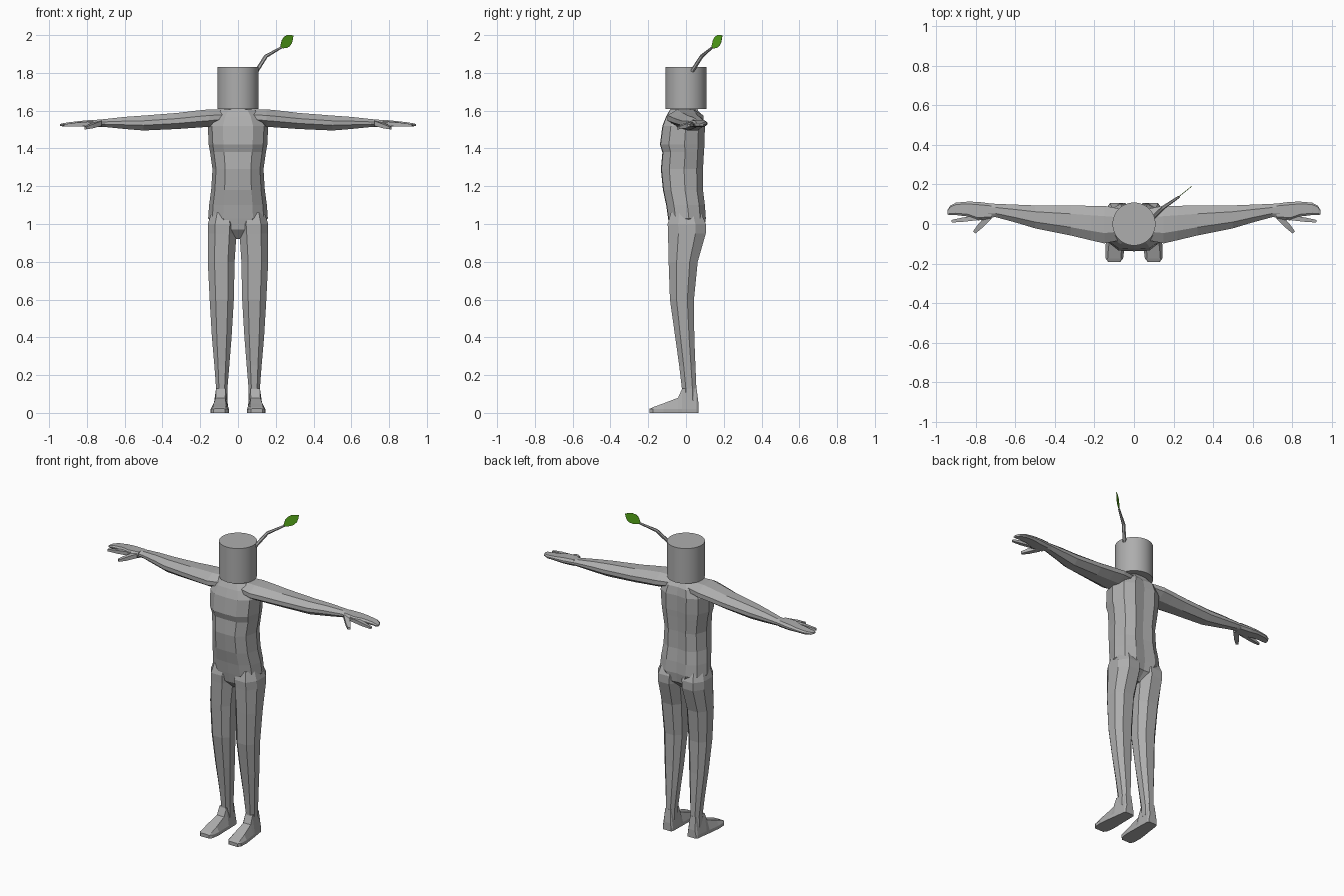
import bpy, bmesh, math
from mathutils import Vector


def material(name, rgb):
    m = bpy.data.materials.new(name)
    m.diffuse_color = (*rgb, 1)
    return m


GREY = material("grey", (0.42, 0.42, 0.42))
GREEN = material("leaf green", (0.10, 0.42, 0.01))


def finish(name, bm, mat, mirror=False):
    bmesh.ops.recalc_face_normals(bm, faces=bm.faces)
    me = bpy.data.meshes.new(name)
    bm.to_mesh(me)
    bm.free()
    me.materials.append(mat)
    ob = bpy.data.objects.new(name, me)
    bpy.context.collection.objects.link(ob)
    if mirror:
        ob.modifiers.new("mirror", "MIRROR").use_mirror_merge = False
    return ob


def loft(name, rings, mat=GREY, mirror=False):
    """Skin a list of equally sized point rings and cap both ends."""
    bm = bmesh.new()
    loops = [[bm.verts.new(p) for p in r] for r in rings]
    n = len(loops[0])
    for a, b in zip(loops, loops[1:]):
        for i in range(n):
            bm.faces.new((a[i], a[(i + 1) % n], b[(i + 1) % n], b[i]))
    bm.faces.new(loops[0])
    bm.faces.new(loops[-1])
    return finish(name, bm, mat, mirror)


def octagon(u0, u1, v0, v1, cu=0.5, cv=0.45):
    """Octagon in a box; cu and cv set the length of its straight sides."""
    u, v, a, b = (u0 + u1) / 2, (v0 + v1) / 2, (u1 - u0) / 2, (v1 - v0) / 2
    return [(u + a * s, v + b * t) for s, t in
            ((-cu, -1), (cu, -1), (1, -cv), (1, cv), (cu, 1), (-cu, 1), (-1, cv), (-1, -cv))]


# Torso: height, half width, front, back
torso = []
for z, w, f, b in ((0.92, 0.02, -0.04, 0.04), (0.97, 0.10, -0.085, 0.095),
                   (1.03, 0.158, -0.095, 0.105), (1.10, 0.153, -0.105, 0.10),
                   (1.18, 0.142, -0.122, 0.09), (1.29, 0.135, -0.133, 0.09),
                   (1.38, 0.148, -0.125, 0.095), (1.42, 0.155, -0.138, 0.098),
                   (1.52, 0.160, -0.125, 0.10), (1.57, 0.135, -0.105, 0.09),
                   (1.605, 0.10, -0.085, 0.06)):
    m = (f + b) / 2
    d = (b - f) / 2
    torso.append([(w * s, m + d * t, z) for s, t in
                  ((0, -1), (0.5, -0.97), (0.86, -0.6), (1, 0.1), (0.82, 0.7), (0.45, 1),
                   (0, 0.93), (-0.45, 1), (-0.82, 0.7), (-1, 0.1), (-0.86, -0.6), (-0.5, -0.97))])
loft("torso", torso)

# Neck
loft("neck", [[(x, y, z) for x, y in octagon(-r, r, -r - 0.01, r - 0.01)]
              for z, r in ((1.56, 0.085), (1.615, 0.07))])

# Legs: height, inner, outer, front, back
loft("legs", [[(x, y, z) for x, y in octagon(*box)] for z, *box in (
    (1.06, 0.02, 0.140, -0.08, 0.08), (1.00, 0.004, 0.160, -0.097, 0.105),
    (0.95, 0.008, 0.160, -0.095, 0.105), (0.80, 0.018, 0.160, -0.092, 0.062),
    (0.60, 0.022, 0.150, -0.085, 0.042), (0.40, 0.034, 0.138, -0.057, 0.044),
    (0.25, 0.046, 0.125, -0.036, 0.05), (0.13, 0.056, 0.116, -0.022, 0.055),
    (0.06, 0.056, 0.12, -0.022, 0.058))], mirror=True)

# Feet: depth, inner, outer, top, taper of the upper edge
feet = []
for y, x0, x1, h, t in ((0.066, 0.058, 0.115, 0.05, 0.006), (0.056, 0.052, 0.122, 0.13, 0.016),
                        (-0.020, 0.050, 0.132, 0.13, 0.016), (-0.042, 0.050, 0.136, 0.08, 0.018),
                        (-0.120, 0.048, 0.145, 0.05, 0.016), (-0.175, 0.055, 0.143, 0.03, 0.010),
                        (-0.192, 0.070, 0.130, 0.022, 0.005)):
    feet.append([(x0, y, 0), (x1, y, 0), (x1, y, min(h, 0.02)), (x1 - t, y, h),
                 (x0 + t, y, h), (x0, y, min(h, 0.02))])
loft("feet", feet, mirror=True)

# Arms: distance out, front, back, bottom, top
loft("arms", [[(x, y, z) for y, z in octagon(*box, 0.45, 0.3)] for x, *box in (
    (0.06, -0.08, 0.075, 1.53, 1.605), (0.15, -0.098, 0.092, 1.515, 1.607),
    (0.22, -0.082, 0.092, 1.51, 1.60), (0.32, -0.058, 0.093, 1.503, 1.588),
    (0.50, -0.022, 0.094, 1.495, 1.574), (0.60, 0.008, 0.098, 1.503, 1.567),
    (0.70, 0.035, 0.102, 1.513, 1.556), (0.76, 0.030, 0.106, 1.517, 1.550))], mirror=True)

# Hands: palm with a joined finger block
loft("palms", [[(x, y, z) for y, z in octagon(*box, 0.7, 0.3)] for x, *box in (
    (0.72, 0.025, 0.103, 1.514, 1.553), (0.79, 0.018, 0.112, 1.514, 1.55),
    (0.84, 0.038, 0.113, 1.518, 1.545), (0.90, 0.045, 0.108, 1.517, 1.538),
    (0.93, 0.045, 0.092, 1.517, 1.533), (0.942, 0.048, 0.072, 1.519, 1.529))], mirror=True)


def digit(name, a, b, w, h):
    """Tapered block from a to b, used for a finger or thumb."""
    a, b = Vector(a), Vector(b)
    side = (b - a).cross(Vector((0, 0, 1))).normalized()
    up = Vector((0, 0, 1))
    loft(name, [[p + side * w * k * s + up * h * k * t
                 for s, t in ((-1, -1), (1, -1), (1, 1), (-1, 1))]
                for p, k in ((a, 1), (a.lerp(b, 0.6), 0.85), (b, 0.5))], mirror=True)


digit("index_fingers", (0.77, 0.035, 1.532), (0.922, 0.014, 1.522), 0.013, 0.012)
digit("thumbs", (0.735, 0.035, 1.532), (0.808, -0.043, 1.508), 0.016, 0.013)

# Head: plain upright cylinder
bm = bmesh.new()
bmesh.ops.create_cone(bm, cap_ends=True, segments=32, radius1=0.109, radius2=0.109, depth=0.222)
bmesh.ops.translate(bm, verts=bm.verts, vec=(0, 0, 1.721))
head = finish("head", bm, GREY)
bpy.context.view_layer.objects.active = head
head.select_set(True)
bpy.ops.object.shade_smooth_by_angle(angle=math.radians(30))

# Sprout stem: bent six-sided tube
path = [Vector(p) for p in ((0.098, 0.033, 1.81), (0.148, 0.083, 1.888), (0.228, 0.138, 1.934))]
out = Vector((0.8, 0.6, 0))
across = Vector((-0.6, 0.8, 0))
stem = []
for p, r, tilt in zip(path, (0.011, 0.010, 0.006), (0.85, 0.7, 0.45)):
    lift = (Vector((0, 0, 1)) * math.sqrt(1 - tilt ** 2) - out * tilt).normalized()
    stem.append([p + (across * math.cos(i * math.pi / 3) + lift * math.sin(i * math.pi / 3)) * r
                 for i in range(6)])
loft("stem", stem)

# Leaf: thin upright pointed plate
base, tip = Vector((0.223, 0.135, 1.932)), Vector((0.293, 0.192, 1.998))
axis = tip - base
wide = axis.cross(across).normalized()
half = ((0.12, 0.012), (0.3, 0.026), (0.5, 0.031), (0.7, 0.027), (0.87, 0.014))
edge = [base] + [base + axis * t + wide * w for t, w in half] + [tip] + \
       [base + axis * t - wide * w for t, w in reversed(half)]
loft("leaf", [[p + across * s for p in edge] for s in (-0.001, 0.001)], GREEN)
